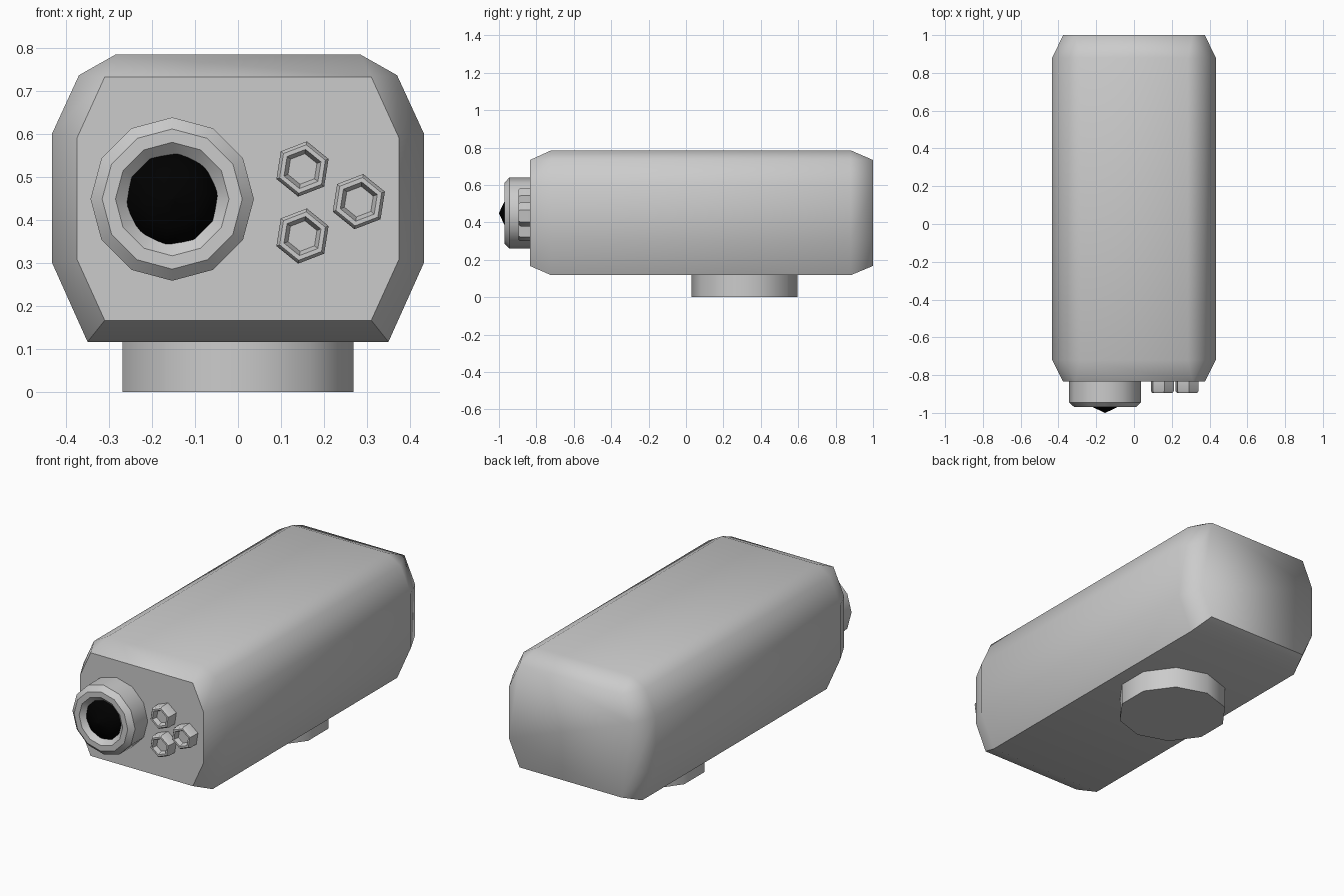
import bpy, bmesh, math
from mathutils import Vector

if "Cube" in bpy.data.objects:
    bpy.data.objects.remove(bpy.data.objects["Cube"])


def make_material(name, rgb, roughness):
    mat = bpy.data.materials.new(name)
    mat.use_nodes = True
    mat.diffuse_color = (*rgb, 1)
    bsdf = mat.node_tree.nodes["Principled BSDF"]
    bsdf.inputs["Base Color"].default_value = (*rgb, 1)
    bsdf.inputs["Roughness"].default_value = roughness
    return mat


grey = make_material("grey_plastic", (0.6, 0.6, 0.6), 0.5)
black = make_material("black_glass", (0, 0, 0), 0.3)


def finish(name, bm, mat, angle=None, keep_soft=None):
    """Clean the mesh, mark its sharp edges and make an object of it."""
    bmesh.ops.remove_doubles(bm, verts=bm.verts, dist=0.0001)
    bmesh.ops.recalc_face_normals(bm, faces=bm.faces)
    for f in bm.faces:
        f.smooth = angle is not None
    for e in bm.edges:
        soft = keep_soft is not None and keep_soft(e)
        if angle and e.is_manifold and not soft:
            e.smooth = e.calc_face_angle() < math.radians(angle)
    mesh = bpy.data.meshes.new(name)
    bm.to_mesh(mesh)
    bm.free()
    mesh.materials.append(mat)
    obj = bpy.data.objects.new(name, mesh)
    bpy.context.collection.objects.link(obj)
    return obj


def loft(rings):
    """Skin a list of equal closed rings and cap both ends."""
    bm = bmesh.new()
    loops = [[bm.verts.new(p) for p in ring] for ring in rings]
    n = len(loops[0])
    for a, b in zip(loops, loops[1:]):
        for i in range(n):
            j = (i + 1) % n
            bm.faces.new((a[i], a[j], b[j], b[i]))
    bm.faces.new(loops[0])
    bm.faces.new(loops[-1])
    return bm


def turned(name, profile, sides, phase, mat, x, z, angle=35):
    """Turn a (radius, y) profile about an axis along y."""
    rings = []
    for r, y in profile:
        turns = [math.radians(phase) + math.tau * i / sides for i in range(sides)]
        rings.append([(x + r * math.cos(t), y, z + r * math.sin(t)) for t in turns])
    return finish(name, loft(rings), mat, angle)


def mirrored(half, y):
    """Close a half outline across the middle and place it at depth y."""
    return ([Vector((x, y, z)) for x, z in half]
            + [Vector((-x, y, z)) for x, z in reversed(half)])


# Housing: chamfered tube, with the two top corners merging at each end
side = [(0.35, 0.117), (0.433, 0.302), (0.433, 0.6), (0.37, 0.737), (0.285, 0.785)]
end = [(0.31, 0.167), (0.375, 0.31), (0.375, 0.59), (0.31, 0.733), (0.31, 0.733)]
housing = loft([mirrored(end, -0.835), mirrored(side, -0.72),
                mirrored(side, 0.88), mirrored(end, 1.0)])


def rounded_back(edge):
    return all(v.co.y > 0.99 for v in edge.verts) and any(v.co.z > 0.2 for v in edge.verts)


finish("housing", housing, grey, 50, rounded_back)

# Lens barrel with a funnel in its front, and the pointed glass inside
turned("lens_barrel", [(0.19, -0.82), (0.19, -0.945), (0.163, -0.97),
                       (0.132, -0.97), (0.09, -0.93)], 12, 0, grey, -0.153, 0.449)
turned("lens_glass", [(0.001, -1.0), (0.065, -0.97), (0.108, -0.946),
                      (0.108, -0.92)], 10, 9, black, -0.153, 0.449, 60)

# Three small hexagonal lamps
for i, (x, z) in enumerate([(0.15, 0.519), (0.281, 0.443), (0.15, 0.363)]):
    turned(f"lamp_{i + 1}", [(0.065, -0.82), (0.065, -0.885), (0.057, -0.895),
                             (0.046, -0.895), (0.036, -0.87)], 6, 21, grey, x, z)

# Mounting foot: upright ten-sided disc
foot = []
for z in (0, 0.13):
    foot.append([(0.283 * math.sin(math.tau * i / 10),
                  0.312 + 0.283 * math.cos(math.tau * i / 10), z) for i in range(10)])
finish("mounting_foot", loft(foot), grey, 50)
